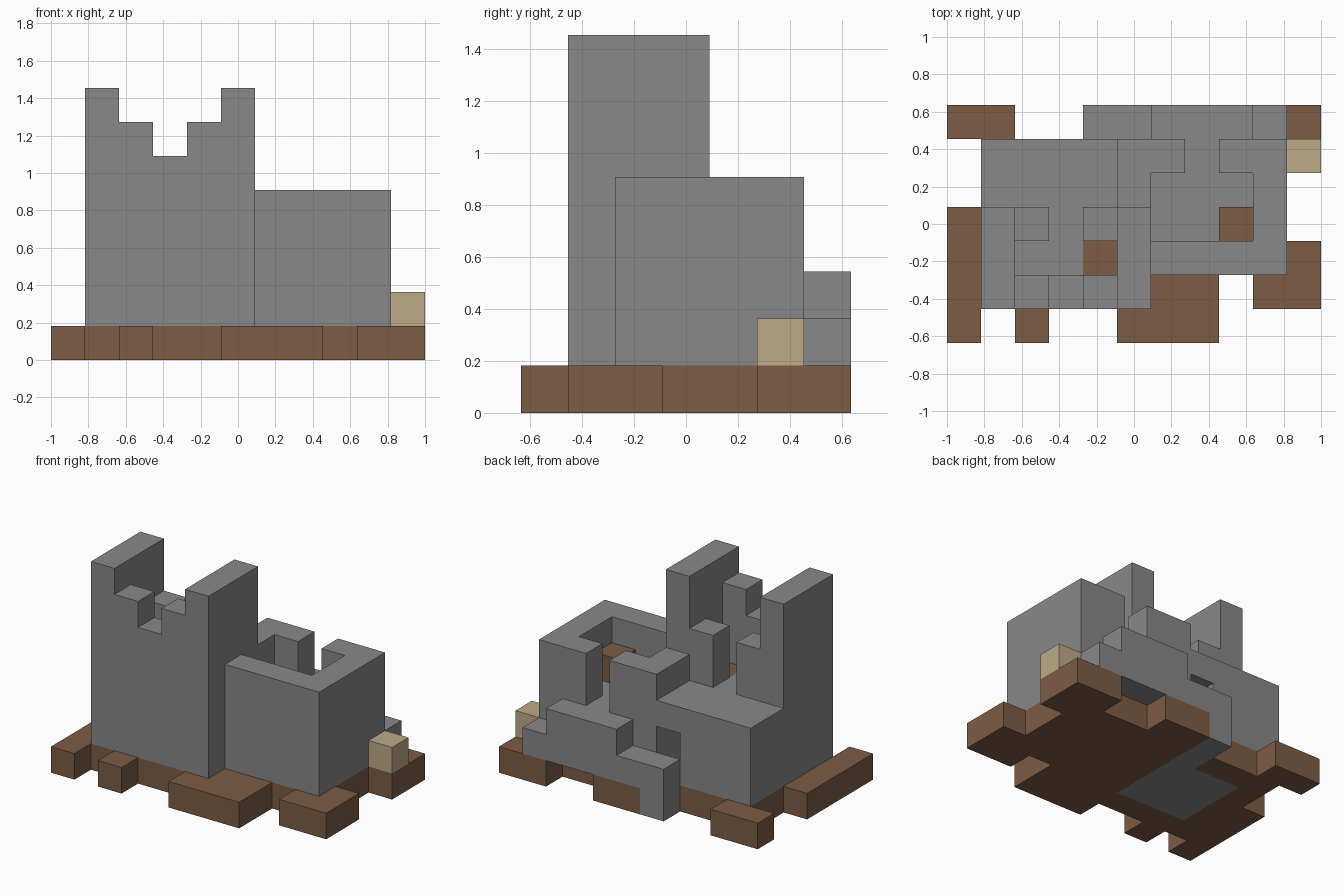
import bpy
import bmesh
from math import radians
from mathutils import Vector

if "Cube" in bpy.data.objects:
    bpy.data.objects.remove(bpy.data.objects["Cube"])

UNIT = 2 / 11                       # edge length of one block
ORIGIN = Vector((5.5, 3.5, 0))      # middle of the block grid


def material(name, color):
    m = bpy.data.materials.new(name)
    m.use_nodes = True
    m.diffuse_color = (*color, 1)
    m.node_tree.nodes["Principled BSDF"].inputs["Base Color"].default_value = (*color, 1)
    return m


stone = material("grey stone", (0.246, 0.246, 0.246))
earth = material("brown earth", (0.205, 0.107, 0.06))
sand = material("pale sand", (0.51, 0.40, 0.245))

cells = {}      # block position -> part name
parts = {}      # part name -> material


def fill(part, mat, xs, ys, zs):
    """Fill a block range, given as first and last block on each axis."""
    parts[part] = mat
    for x in range(xs[0], xs[1] + 1):
        for y in range(ys[0], ys[1] + 1):
            for z in range(zs[0], zs[1] + 1):
                cells[x, y, z] = part


def carve(xs, ys, zs):
    for x in range(xs[0], xs[1] + 1):
        for y in range(ys[0], ys[1] + 1):
            for z in range(zs[0], zs[1] + 1):
                cells.pop((x, y, z), None)


# Ragged ground slab, one row of the plan per line from front to back
plan = ["#.#..###...",
        "########.##",
        "###########",
        "##########.",
        ".#########.",
        ".##########",
        "##...##..##"]
for y, row in enumerate(plan):
    for x, mark in enumerate(row):
        if mark == "#":
            fill("ground", earth, (x, x), (y, y), (0, 0))

# Keep: paved floor, hollow room, flat roof and doorway in the back
fill("keep_walls", stone, (1, 5), (1, 5), (1, 3))
carve((2, 4), (2, 4), (1, 2))
carve((4, 4), (5, 5), (1, 2))
fill("paved_floor", stone, (2, 4), (2, 4), (0, 0))
fill("paved_floor", stone, (4, 4), (5, 6), (0, 0))

# Tall side walls and the broken front battlement between them
for x in (1, 5):
    fill("tall_side_walls", stone, (x, x), (1, 3), (4, 7))
for x, top in ((2, 6), (3, 5), (4, 6)):
    fill("front_battlement", stone, (x, x), (1, 1), (4, top))
for x in (2, 4):
    fill("rear_merlons", stone, (x, x), (3, 3), (4, 5))
fill("roof_hatch", earth, (4, 4), (2, 2), (3, 3))

# Lower tower with parapet around a sunken deck
fill("low_tower", stone, (6, 9), (2, 5), (1, 2))
fill("low_parapet", stone, (6, 9), (2, 2), (3, 4))
fill("low_parapet", stone, (9, 9), (2, 5), (3, 4))
fill("low_parapet", stone, (8, 8), (5, 5), (3, 4))
fill("corner_parapet", stone, (5, 6), (5, 5), (3, 4))
fill("corner_parapet", stone, (5, 5), (4, 4), (3, 4))
fill("deck_crate", earth, (8, 8), (3, 3), (3, 3))

# Stepped ledge along the back and a loose sand block
fill("back_ledge", stone, (4, 9), (6, 6), (1, 1))
fill("back_ledge", stone, (6, 8), (6, 6), (2, 2))
fill("sand_block", sand, (10, 10), (5, 5), (1, 1))


def build(part, mat):
    """Skin the exposed block sides of a part and merge flat areas."""
    bm = bmesh.new()
    for pos in [p for p, owner in cells.items() if owner == part]:
        centre = Vector(pos) + Vector((0.5, 0.5, 0.5)) - ORIGIN
        for axis in range(3):
            for sign in (-1, 1):
                n = Vector((0, 0, 0))
                n[axis] = sign
                if tuple(int(a + b) for a, b in zip(pos, n)) in cells:
                    continue
                u = Vector((0, 0, 0))
                u[(axis + 1) % 3] = 0.5
                v = n.cross(u)
                mid = centre + n / 2
                corners = (mid - u - v, mid + u - v, mid + u + v, mid - u + v)
                bm.faces.new([bm.verts.new(c * UNIT) for c in corners])
    bmesh.ops.remove_doubles(bm, verts=bm.verts, dist=0.001)
    bmesh.ops.dissolve_limit(bm, angle_limit=radians(1), verts=bm.verts, edges=bm.edges)
    mesh = bpy.data.meshes.new(part)
    bm.to_mesh(mesh)
    bm.free()
    mesh.materials.append(mat)
    bpy.context.collection.objects.link(bpy.data.objects.new(part, mesh))


for part, mat in parts.items():
    build(part, mat)
